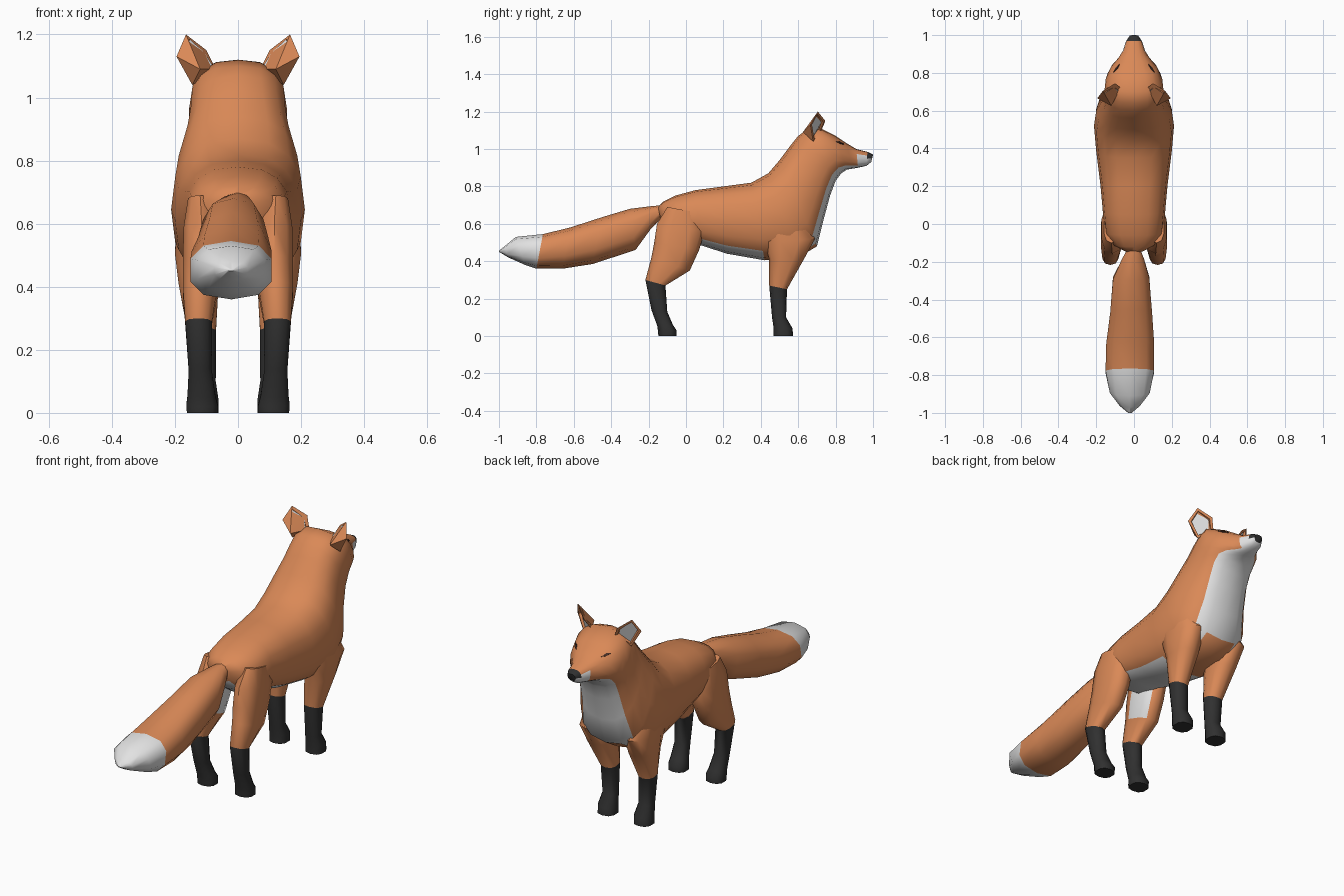
import bpy, bmesh, math
from mathutils import Vector
from mathutils.bvhtree import BVHTree

cube = bpy.data.objects.get("Cube")
if cube:
    bpy.data.objects.remove(cube, do_unlink=True)

ORANGE, WHITE, BLACK, BROWN = range(4)
PALETTE = [("orange fur", (0.70, 0.25, 0.095)), ("white fur", (0.76, 0.76, 0.76)),
           ("black fur", (0.03, 0.03, 0.03)), ("dark brown eye", (0.07, 0.03, 0.02))]
materials = []
for label, rgb in PALETTE:
    mat = bpy.data.materials.new(label)
    mat.use_nodes = True
    mat.diffuse_color = (*rgb, 1)
    mat.node_tree.nodes["Principled BSDF"].inputs["Base Color"].default_value = (*rgb, 1)
    materials.append(mat)


def finish(name, bm, angle=50):
    """Turn a bmesh into a smooth shaded object."""
    bmesh.ops.recalc_face_normals(bm, faces=bm.faces)
    mesh = bpy.data.meshes.new(name)
    bm.to_mesh(mesh)
    bm.free()
    for mat in materials:
        mesh.materials.append(mat)
    obj = bpy.data.objects.new(name, mesh)
    bpy.context.collection.objects.link(obj)
    bpy.ops.object.select_all(action="DESELECT")
    obj.select_set(True)
    bpy.context.view_layer.objects.active = obj
    bpy.ops.object.shade_smooth_by_angle(angle=math.radians(angle))
    return obj


def soft(v):
    """Square off a circle coordinate a little."""
    return math.copysign(abs(v) ** 0.8, v)


def loft(name, sections, count, colour, side=1):
    """Skin rings; each ring spans two (y, z) points with a half width and x centre."""
    bm = bmesh.new()
    rings = []
    for y1, z1, y2, z2, w, x in sections:
        a, b = Vector((side * x, y1, z1)), Vector((side * x, y2, z2))
        ring = []
        for j in range(count):
            t = math.tau * j / count
            p = (a + b) / 2 + (a - b) / 2 * soft(math.cos(t))
            p.x += w * soft(math.sin(t))
            ring.append(bm.verts.new(p))
        rings.append(ring)
    for r, s in zip(rings, rings[1:]):
        for j in range(count):
            k = (j + 1) % count
            f = bm.faces.new((r[j], r[k], s[k], s[j]))
            u = 0.5 - soft(math.cos(math.tau * (j + 0.5) / count)) / 2
            f.material_index = colour(f.calc_center_median(), u)
    for ring in (rings[0], rings[-1]):
        f = bm.faces.new(ring)
        f.material_index = colour(f.calc_center_median(), 0.5)
    return finish(name, bm)


# Torso, neck and head in one skin, from rump to nose
def body_colour(c, u):
    if c.y > 0.975 and u < 0.6:
        return BLACK
    if c.y > 0.93 and u > 0.35:
        return WHITE
    if u > 0.88 and (c.y < 0.35 or c.z > 0.47):
        return WHITE
    return ORANGE


body = loft("body", [
    (-.15, .69, -.13, .60, .05, 0),
    (-.12, .72, -.10, .55, .11, 0),
    (-.06, .75, -.03, .50, .155, 0),
    (.05, .78, .08, .485, .165, 0),
    (.20, .80, .22, .44, .178, 0),
    (.35, .82, .42, .405, .20, 0),
    (.44, .87, .60, .42, .212, 0),
    (.50, .94, .70, .48, .20, 0),
    (.56, 1.02, .735, .62, .17, 0),
    (.60, 1.07, .77, .75, .157, 0),
    (.64, 1.10, .80, .83, .155, 0),
    (.70, 1.12, .83, .87, .15, 0),
    (.80, 1.07, .86, .89, .122, 0),
    (.86, 1.03, .89, .895, .085, 0),
    (.91, 1.0, .92, .90, .06, 0),
    (.97, .985, .965, .91, .042, 0),
    (1.0, .97, .99, .93, .024, 0)], 16, body_colour)

# Tail with a pale tip
loft("tail", [
    (-.12, .70, -.13, .63, .03, 0),
    (-.18, .695, -.19, .57, .06, -.005),
    (-.30, .68, -.27, .46, .10, -.015),
    (-.45, .635, -.50, .385, .115, -.015),
    (-.62, .58, -.66, .36, .132, -.02),
    (-.765, .545, -.80, .36, .134, -.022),
    (-.91, .53, -.86, .38, .11, -.022),
    (-.97, .48, -.95, .42, .055, -.022),
    (-1.0, .456, -1.0, .45, .01, -.022)], 10,
    lambda c, u: WHITE if c.y < -.775 else ORANGE)


# Legs with black stockings
def leg_colour(c, u):
    if c.z < 0.27:
        return BLACK
    if c.y < 0.1 and c.z > 0.35 and abs(c.x) < 0.09 and u > 0.35:
        return WHITE
    return ORANGE


FRONT_LEG = [
    (.40, .63, .62, .63, .04, .15),
    (.42, .50, .69, .52, .068, .135),
    (.445, .41, .63, .41, .066, .125),
    (.445, .27, .54, .25, .047, .115),
    (.46, .10, .535, .10, .041, .11),
    (.468, .045, .57, .04, .05, .11),
    (.468, 0, .572, 0, .05, .11)]
HIND_LEG = [
    (-.10, .69, .06, .66, .04, .12),
    (-.155, .60, .10, .56, .06, .115),
    (-.17, .50, .07, .46, .062, .115),
    (-.185, .42, .02, .35, .057, .12),
    (-.217, .30, -.11, .27, .044, .125),
    (-.185, .14, -.10, .13, .038, .12),
    (-.152, .05, -.07, .06, .046, .116),
    (-.15, .02, -.05, .03, .052, .114),
    (-.147, 0, -.05, 0, .05, .114)]

# Ear rim outline and the eye corners on the skin
EAR = [(.07, .72, 1.09), (.10, .745, 1.15), (.165, .705, 1.2), (.195, .665, 1.13), (.145, .68, 1.04)]
EAR_BACK = (.12, .625, 1.09)
EYE = [(.105, .80, 1.035), (.095, .825, 1.045), (.08, .85, 1.03), (.095, .825, 1.027)]
skin = BVHTree.FromPolygons([v.co for v in body.data.vertices],
                            [tuple(p.vertices) for p in body.data.polygons])


def ear(name, side):
    bm = bmesh.new()
    rim = [bm.verts.new((side * x, y, z)) for x, y, z in EAR]
    x, y, z = EAR_BACK
    back = bm.verts.new((side * x, y, z))
    for a, b in zip(rim, rim[1:] + rim[:1]):
        bm.faces.new((b, a, back))
    opening = bm.faces.new(rim)
    bmesh.ops.recalc_face_normals(bm, faces=bm.faces)
    bmesh.ops.inset_individual(bm, faces=[opening], thickness=0.016)
    bmesh.ops.inset_individual(bm, faces=[opening], thickness=0.004, depth=-0.012)
    opening.material_index = WHITE
    finish(name, bm, 40)


def eye(name, side):
    bm = bmesh.new()
    corners = []
    for x, y, z in EYE:
        spot, normal, _, _ = skin.find_nearest(Vector((side * x, y, z)))
        corners.append((spot, normal))
    out = sum((n for _, n in corners), Vector()).normalized()
    top = [bm.verts.new(p + out * 0.005) for p, _ in corners]
    low = [bm.verts.new(p - out * 0.002) for p, _ in corners]
    bm.faces.new(top)
    bm.faces.new(low[::-1])
    for i in range(len(top)):
        bm.faces.new((top[i - 1], top[i], low[i], low[i - 1]))
    for f in bm.faces:
        f.material_index = BROWN
    finish(name, bm, 20)


for word, side in (("left", 1), ("right", -1)):
    # The animal faces +y, so sides are named from its standing front at -y
    loft("front_leg_" + word, FRONT_LEG, 10, leg_colour, side)
    loft("hind_leg_" + word, HIND_LEG, 10, leg_colour, side)
    ear("ear_" + word, side)
    eye("eye_" + word, side)
